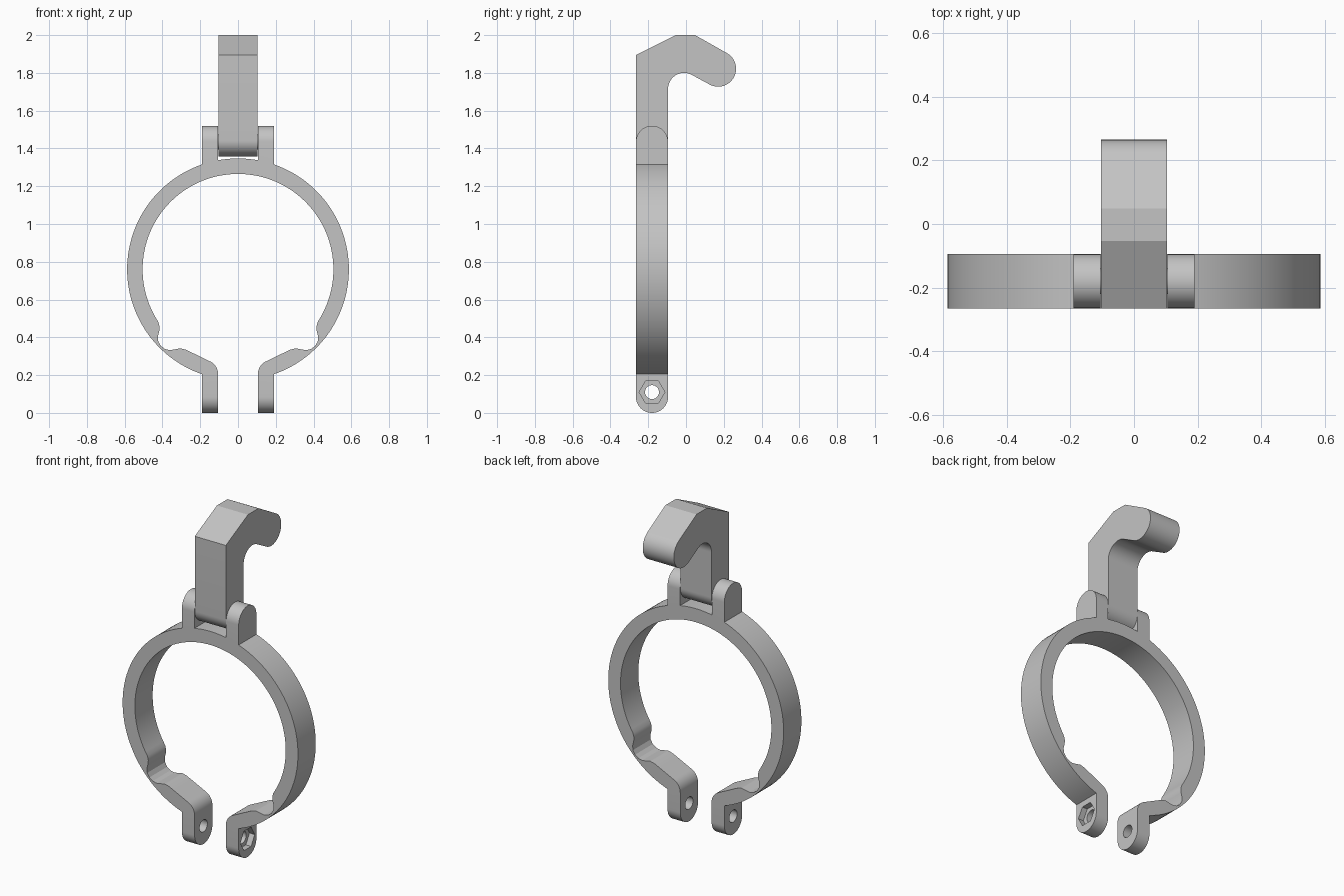
import bpy, bmesh, math

if "Cube" in bpy.data.objects:
    bpy.data.objects.remove(bpy.data.objects["Cube"])

grey = bpy.data.materials.new("light_grey")
grey.diffuse_color = (0.55, 0.55, 0.55, 1)
grey.use_nodes = True
grey.node_tree.nodes["Principled BSDF"].inputs["Base Color"].default_value = grey.diffuse_color

YC = -0.18     # centre of the clamp's thickness
HALF = 0.085   # half thickness, also the radius of the rounded ends
RC = 0.76      # height of the ring centre


def arc(cx, cy, r, a0, a1, n):
    """Points on an arc, angles in degrees."""
    return [(cx + r * math.cos(math.radians(a0 + (a1 - a0) * i / n)),
             cy + r * math.sin(math.radians(a0 + (a1 - a0) * i / n)))
            for i in range(n + 1)]


def prism(name, pts, axis, lo, hi):
    """Extrude a profile: (x, z) points along y, or (y, z) points along x."""
    place = (lambda p, d: (d, p[0], p[1])) if axis == 'x' else (lambda p, d: (p[0], d, p[1]))
    bm = bmesh.new()
    a = [bm.verts.new(place(p, lo)) for p in pts]
    b = [bm.verts.new(place(p, hi)) for p in pts]
    bm.faces.new(a)
    bm.faces.new(b[::-1])
    for i in range(len(pts)):
        j = (i + 1) % len(pts)
        bm.faces.new((a[i], b[i], b[j], a[j]))
    bmesh.ops.recalc_face_normals(bm, faces=bm.faces)
    me = bpy.data.meshes.new(name)
    bm.to_mesh(me)
    bm.free()
    me.materials.append(grey)
    ob = bpy.data.objects.new(name, me)
    bpy.context.collection.objects.link(ob)
    return ob


def activate(ob):
    bpy.ops.object.select_all(action='DESELECT')
    ob.select_set(True)
    bpy.context.view_layer.objects.active = ob


def cut(ob, tool, operation):
    activate(ob)
    mod = ob.modifiers.new("cut", 'BOOLEAN')
    mod.operation, mod.solver, mod.object = operation, 'EXACT', tool
    bpy.ops.object.modifier_apply(modifier=mod.name)
    bpy.data.objects.remove(tool)


def smooth(ob):
    activate(ob)
    bpy.ops.object.shade_smooth_by_angle(angle=math.radians(22))


# Clamp outline, right half: outer ring, hinge lug, foot, inner bumps, inner ring
R, r = 0.587, 0.505
lug_in, lug_out = 0.106, 0.19
a_in = math.degrees(math.acos(lug_in / R))
a_out = math.degrees(math.acos(lug_out / R))
half = arc(0, RC, R, 90, a_in, 6)
half += [(lug_in, 1.6), (lug_out, 1.6)]
half += arc(0, RC, R, a_out, -a_out, 56)
half += [(lug_out, -0.05), (0.105, -0.05)]
half += arc(0.18, 0.205, 0.075, 180, 112, 8)
half += [(0.25, 0.322), (0.277, 0.335), (0.305, 0.342), (0.335, 0.336),
         (0.36, 0.332), (0.386, 0.338), (0.408, 0.354), (0.422, 0.378),
         (0.424, 0.405), (0.417, 0.432), (0.415, 0.455), (0.421, 0.48)]
half += arc(0, RC, r, -30.7, 90, 56)
outline = half + [(-x, z) for x, z in half[-2:0:-1]]
clamp = prism("clamp_ring", outline, 'y', YC - 0.11, YC + 0.11)

# Round the lug tops and foot bottoms with one long slot-shaped side profile
slot = arc(YC, 0.085, HALF, 180, 360, 28) + arc(YC, 1.435, HALF, 0, 180, 28)
cut(clamp, prism("side_shape", slot, 'x', -0.8, 0.8), 'INTERSECT')

# Bolt hole through both feet and hexagonal nut recess on the right foot
hole = arc(YC, 0.11, 0.037, 0, 360, 28)[:-1]
cut(clamp, prism("bolt_hole", hole, 'x', -0.3, 0.3), 'DIFFERENCE')
nut = arc(YC, 0.11, 0.068, 0, 360, 6)[:-1]
cut(clamp, prism("nut_recess", nut, 'x', 0.155, 0.3), 'DIFFERENCE')
smooth(clamp)

# Swinging hook
hook = arc(YC, 1.443, HALF, 180, 360, 28)
hook += arc(-0.01, 1.715, 0.085, 180, 63.4, 18)
hook += arc(0.17, 1.822, 0.095, -116.6, 63.4, 28)
hook += [(0.048, 2.0), (-0.053, 2.0), (-0.265, 1.895)]
smooth(prism("hook", hook, 'x', -0.104, 0.104))

# Hinge pin joining the lugs and the hook
pin = arc(YC, 1.435, 0.04, 0, 360, 24)[:-1]
smooth(prism("hinge_pin", pin, 'x', -0.15, 0.15))
